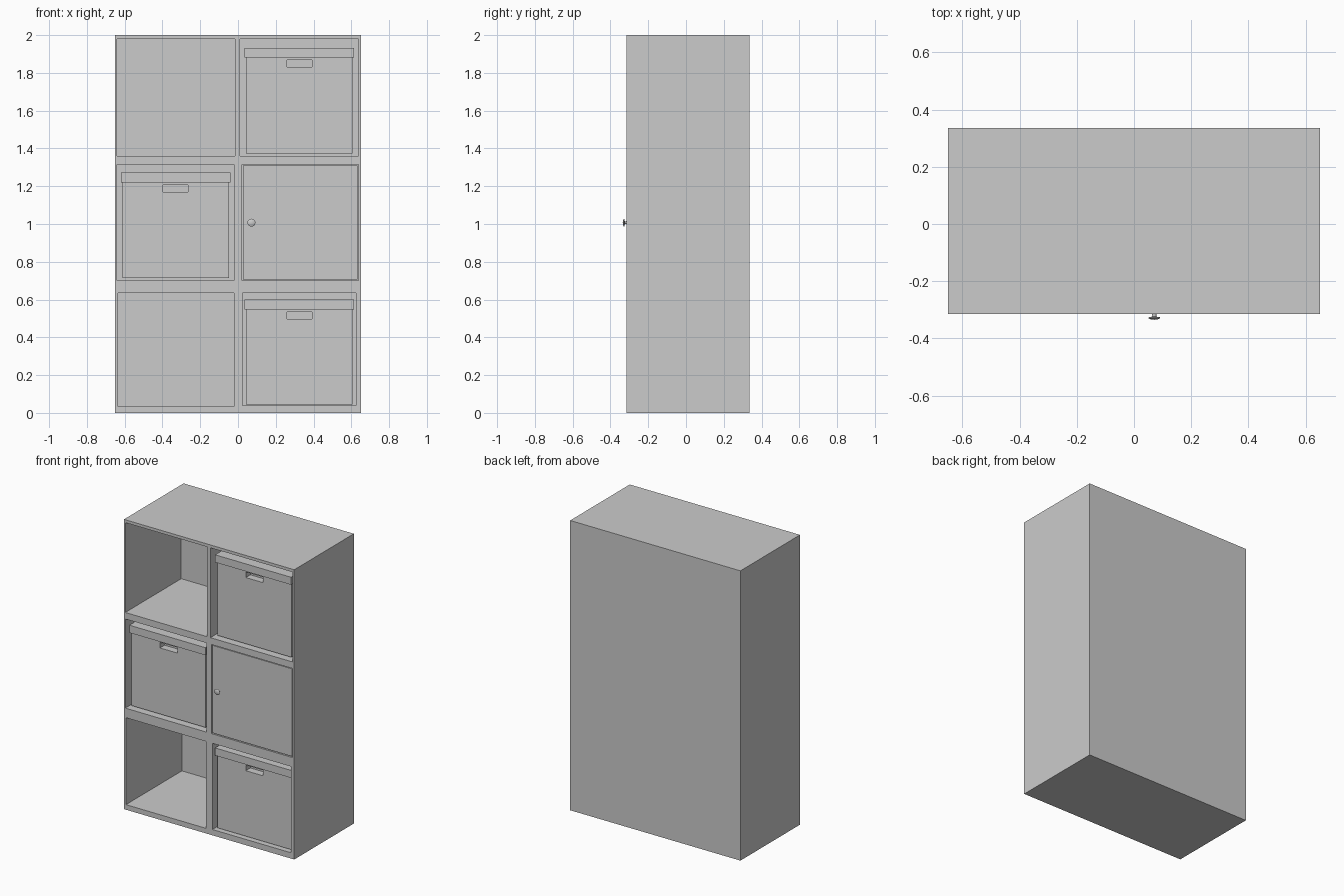
import bpy, bmesh, math
from mathutils import Matrix

if "Cube" in bpy.data.objects:
    bpy.data.objects.remove(bpy.data.objects["Cube"])

FRONT, BACK = -0.315, 0.335


def box(name, x, y, z):
    bm = bmesh.new()
    size = [b - a for a, b in (x, y, z)]
    mid = [(a + b) / 2 for a, b in (x, y, z)]
    bmesh.ops.create_cube(bm, size=1, matrix=Matrix.Translation(mid) @ Matrix.Diagonal((*size, 1)))
    me = bpy.data.meshes.new(name)
    bm.to_mesh(me)
    bm.free()
    ob = bpy.data.objects.new(name, me)
    bpy.context.collection.objects.link(ob)
    return ob


def cut(target, cutter):
    cutter.hide_render = True
    cutter.hide_viewport = True
    cutter.display_type = 'WIRE'
    mod = target.modifiers.new(cutter.name, 'BOOLEAN')
    mod.operation = 'DIFFERENCE'
    mod.solver = 'EXACT'
    mod.object = cutter


# Cabinet with six open compartments
cabinet = box("cabinet", (-0.65, 0.65), (FRONT, BACK), (0, 2))
openings = {
    "top_left": (-0.64, -0.015, 1.36, 1.98),
    "top_right": (0.01, 0.637, 1.36, 1.98),
    "middle_left": (-0.64, -0.02, 0.70, 1.315),
    "middle_right": (0.02, 0.638, 0.70, 1.315),
    "bottom_left": (-0.635, -0.022, 0.035, 0.635),
    "bottom_right": (0.025, 0.625, 0.04, 0.635),
}
for label, (x0, x1, z0, z1) in openings.items():
    cut(cabinet, box("cutter_" + label, (x0, x1), (FRONT - 0.1, 0.295), (z0, z1)))


# Storage bins: body with a hand slot, and an overhanging lid
def bin_box(label, cx, z0, top):
    body = box("bin_body_" + label, (cx - 0.282, cx + 0.282), (-0.285, 0.27), (z0, top - 0.03))
    slot = box("cutter_slot_" + label, (cx - 0.066, cx + 0.066), (-0.4, -0.235), (top - 0.103, top - 0.065))
    cut(body, slot)
    box("bin_lid_" + label, (cx - 0.29, cx + 0.29), (-0.3, 0.28), (top - 0.052, top))


bin_box("top_right", 0.325, 1.373, 1.933)
bin_box("middle_left", -0.33, 0.713, 1.272)
bin_box("bottom_right", 0.325, 0.045, 0.6)

# Door panel
box("door", (0.026, 0.633), (-0.313, -0.285), (0.706, 1.31))

# Round door knob, turned from a half profile (radius, y)
profile = [(0.0001, -0.335), (0.014, -0.333), (0.021, -0.329), (0.019, -0.326),
           (0.008, -0.324), (0.007, -0.319), (0.009, -0.311)]
bm = bmesh.new()
verts = [bm.verts.new((0.071 + r, y, 1.007)) for r, y in profile]
edges = [bm.edges.new(pair) for pair in zip(verts, verts[1:])]
bmesh.ops.spin(bm, geom=verts + edges, cent=(0.071, 0, 1.007), axis=(0, 1, 0),
               angle=math.tau, steps=24, use_duplicate=False)
bmesh.ops.remove_doubles(bm, verts=bm.verts, dist=0.0003)
bmesh.ops.recalc_face_normals(bm, faces=bm.faces)
me = bpy.data.meshes.new("door_knob")
bm.to_mesh(me)
bm.free()
knob = bpy.data.objects.new("door_knob", me)
bpy.context.collection.objects.link(knob)
bpy.ops.object.select_all(action='DESELECT')
knob.select_set(True)
bpy.context.view_layer.objects.active = knob
bpy.ops.object.shade_smooth_by_angle(angle=math.radians(40))
